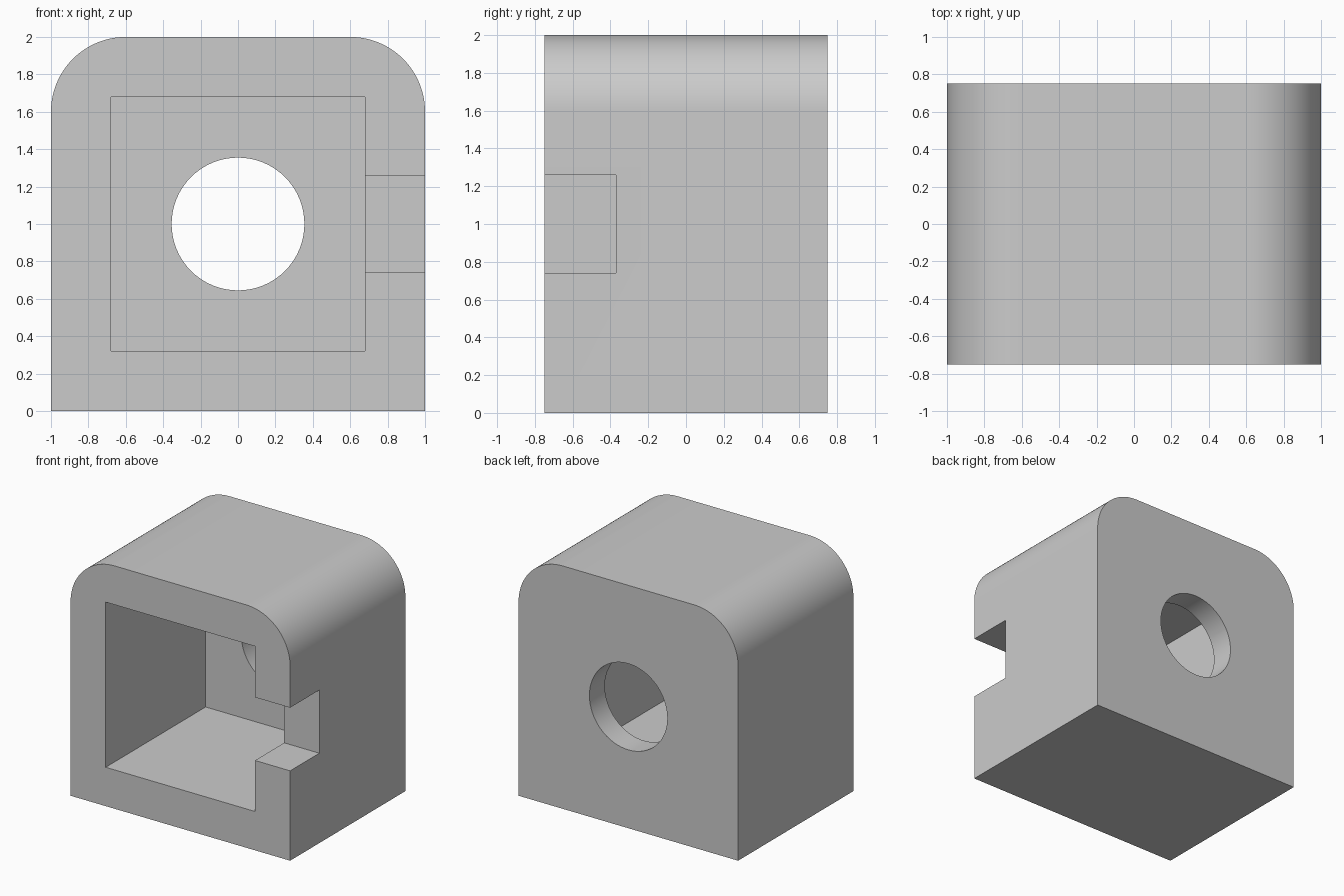
import bpy, bmesh
from math import sin, cos, pi, radians

cube = bpy.data.objects.get("Cube")
if cube:
    bpy.data.objects.remove(cube, do_unlink=True)

FRONT, BACK = -0.75, 0.75

grey = bpy.data.materials.new("plain grey")
grey.use_nodes = True
colour = (0.6, 0.6, 0.6, 1)
grey.diffuse_color = colour
grey.node_tree.nodes["Principled BSDF"].inputs["Base Color"].default_value = colour


def arc(cx, cz, r, start, end, steps):
    angles = [start + (end - start) * i / steps for i in range(steps + 1)]
    return [(cx + r * cos(a), cz + r * sin(a)) for a in angles]


def prism(name, outline, y0, y1):
    """Extrude an x-z outline from y0 to y1."""
    bm = bmesh.new()
    face = bm.faces.new([bm.verts.new((x, y0, z)) for x, z in outline])
    moved = bmesh.ops.extrude_face_region(bm, geom=[face])["geom"]
    verts = [v for v in moved if isinstance(v, bmesh.types.BMVert)]
    bmesh.ops.translate(bm, verts=verts, vec=(0, y1 - y0, 0))
    bmesh.ops.recalc_face_normals(bm, faces=bm.faces)
    mesh = bpy.data.meshes.new(name)
    bm.to_mesh(mesh)
    bm.free()
    mesh.materials.append(grey)
    obj = bpy.data.objects.new(name, mesh)
    bpy.context.collection.objects.link(obj)
    return obj


def rect(x0, x1, z0, z1):
    return [(x0, z0), (x1, z0), (x1, z1), (x0, z1)]


# Block with two rounded upper edges
R = 0.4
outline = [(-1, 0), (1, 0)]
outline += arc(1 - R, 2 - R, R, 0, pi / 2, 24)
outline += arc(R - 1, 2 - R, R, pi / 2, pi, 24)
housing = prism("housing", outline, FRONT, BACK)

# Front pocket, side notch and round hole through the back wall
cutters = [
    prism("pocket_cutter", rect(-0.68, 0.68, 0.32, 1.68), FRONT - 0.1, 0.55),
    prism("notch_cutter", rect(0.5, 1.1, 0.74, 1.26), FRONT - 0.1, -0.37),
    prism("hole_cutter", arc(0, 1, 0.355, 0, 2 * pi, 64)[:-1], 0.4, BACK + 0.1),
]
bpy.context.view_layer.objects.active = housing
for cutter in cutters:
    cutter.hide_render = True
    mod = housing.modifiers.new(cutter.name, "BOOLEAN")
    mod.operation = "DIFFERENCE"
    mod.solver = "EXACT"
    mod.object = cutter
    bpy.ops.object.modifier_apply(modifier=mod.name)
    bpy.data.objects.remove(cutter, do_unlink=True)

# Smooth the curved walls, keep the edges crisp
bpy.ops.object.select_all(action="DESELECT")
housing.select_set(True)
bpy.ops.object.shade_smooth_by_angle(angle=radians(30))
